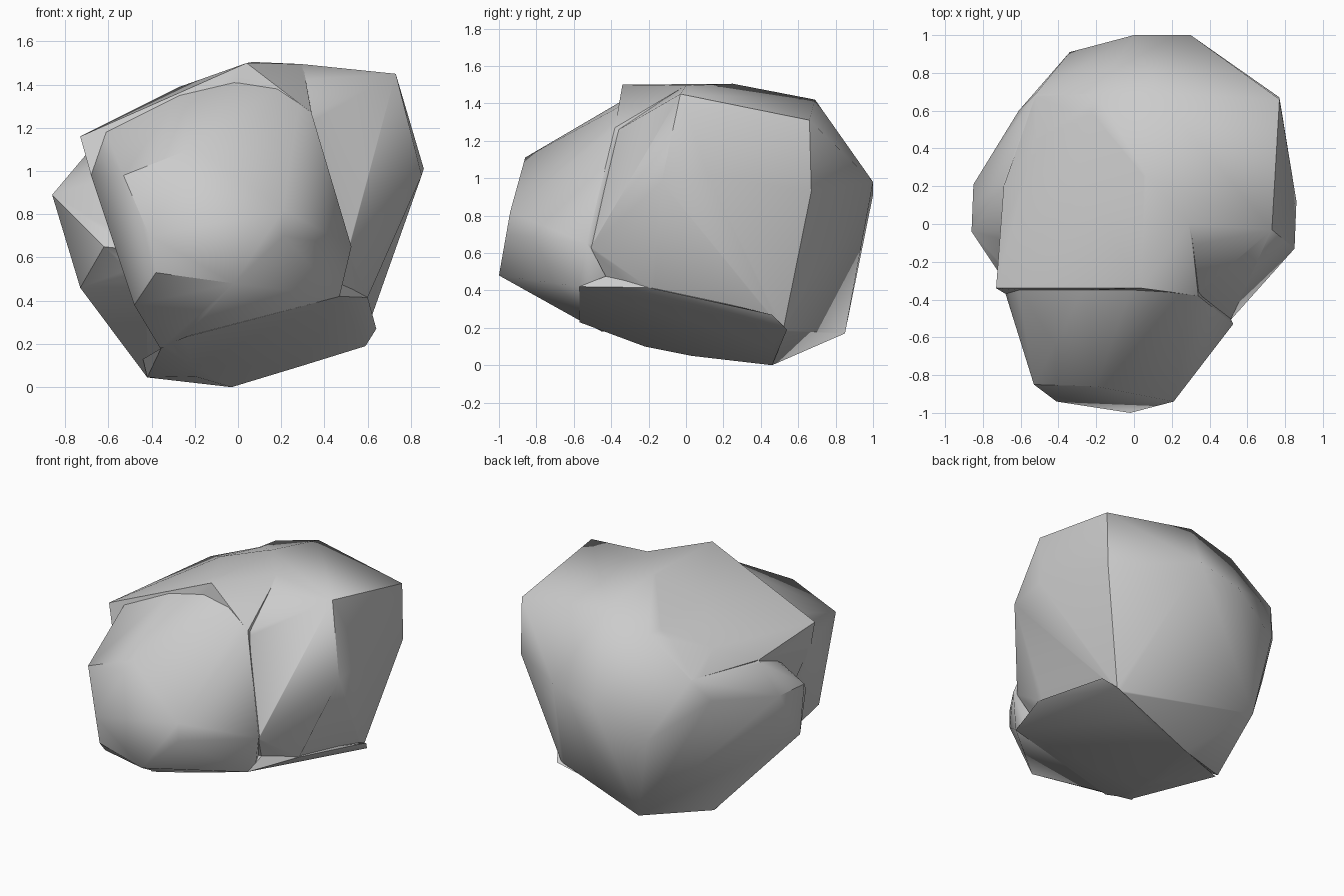
import bpy, bmesh, math

def hull(name, pts):
    """Faceted boulder lump: the convex hull of a few corner points."""
    bm = bmesh.new()
    for p in pts:
        bm.verts.new(p)
    bmesh.ops.convex_hull(bm, input=bm.verts)
    junk = [v for v in bm.verts if not v.link_faces]
    bmesh.ops.delete(bm, geom=junk, context='VERTS')
    bmesh.ops.recalc_face_normals(bm, faces=bm.faces)
    me = bpy.data.meshes.new(name)
    bm.to_mesh(me)
    bm.free()
    ob = bpy.data.objects.new(name, me)
    bpy.context.collection.objects.link(ob)
    return ob

# Main mass: right shoulder, back and left bulge
rock = hull("rock", [
    (0.30, 0.00, 1.50), (0.07, 0.26, 1.51), (0.73, -0.03, 1.45),
    (0.34, -0.36, 1.26), (0.85, -0.13, 0.98), (0.86, 0.12, 1.01), (0.77, 0.66, 1.31),
    (0.77, 0.67, 0.93), (0.37, 0.69, 1.36), (0.12, 0.69, 1.42), (-0.20, 0.69, 1.33),
    (-0.52, 0.69, 1.10), (-0.61, 0.60, 0.95), (0.30, 1.00, 0.98), (0.00, 1.00, 0.91),
    (-0.34, 0.91, 0.72), (-0.24, 0.85, 0.17), (-0.86, -0.04, 0.89), (-0.85, 0.21, 0.90),
    (-0.70, 0.20, 1.08), (-0.73, -0.18, 0.46), (-0.71, 0.10, 0.46), (0.62, 0.48, 0.40),
    (0.57, 0.52, 0.19), (0.59, -0.20, 0.42), (0.48, -0.43, 0.475), (0.51, -0.51, 0.63),
    (-0.03, 0.46, 0.00), (-0.42, 0.30, 0.045), (-0.44, 0.20, 0.13), (-0.62, -0.40, 0.65),
])

# Sloping slab that forms the flat top
slab = hull("top_slab", [
    (-0.73, -0.34, 1.16), (0.04, -0.34, 1.50), (0.34, -0.38, 1.27), (0.30, 0.00, 1.495),
    (0.07, 0.26, 1.505), (-0.27, 0.20, 1.39), (-0.52, 0.45, 1.23), (-0.67, -0.38, 0.97),
    (-0.20, 0.60, 1.33), (-0.52, 0.68, 1.10), (-0.69, 0.20, 1.10), (0.10, 0.20, 0.60),
    (0.45, -0.40, 0.70), (-0.50, -0.30, 0.50),
])

# Front block
front = hull("front_block", [
    (-0.68, -0.37, 0.98), (-0.61, -0.35, 1.18), (-0.27, -0.35, 1.35), (-0.02, -0.35, 1.41),
    (0.18, -0.35, 1.39), (0.34, -0.385, 1.27), (0.525, -0.53, 0.65), (0.48, -0.50, 0.45),
    (-0.20, -0.86, 1.11), (-0.53, -0.85, 0.98), (0.21, -0.94, 0.82), (0.21, -0.94, 0.70),
    (-0.41, -0.94, 0.70), (-0.02, -1.00, 0.48), (-0.38, -0.94, 0.53), (-0.48, -0.74, 0.38),
    (-0.36, -0.45, 0.18), (-0.22, -0.57, 0.24), (0.47, -0.57, 0.42), (-0.20, 0.20, 0.20),
    (0.20, 0.20, 0.60),
])

# Undercut base ledge, rising to the right
base = hull("base_ledge", [
    (0.60, -0.20, 0.415), (0.48, -0.42, 0.48), (0.47, -0.57, 0.42), (0.64, 0.46, 0.27),
    (0.59, 0.54, 0.19), (0.30, 0.46, 0.10), (-0.25, -0.57, 0.23), (-0.03, 0.46, 0.00),
    (-0.42, 0.28, 0.045), (-0.20, 0.03, 0.05), (-0.21, -0.22, 0.10), (-0.36, -0.43, 0.18),
    (-0.44, 0.18, 0.13),
])

# Fuse the lumps into one stone
bpy.context.view_layer.objects.active = rock
rock.select_set(True)
for lump in (slab, front, base):
    mod = rock.modifiers.new("fuse", 'BOOLEAN')
    mod.operation = 'UNION'
    mod.solver = 'EXACT'
    mod.object = lump
    bpy.ops.object.modifier_apply(modifier=mod.name)
    bpy.data.objects.remove(lump)

# Clean tiny slivers, then soften shading between the shallow facets
bm = bmesh.new()
bm.from_mesh(rock.data)
bmesh.ops.remove_doubles(bm, verts=bm.verts, dist=0.015)
bm.to_mesh(rock.data)
bm.free()
bpy.ops.object.shade_smooth_by_angle(angle=math.radians(45))
